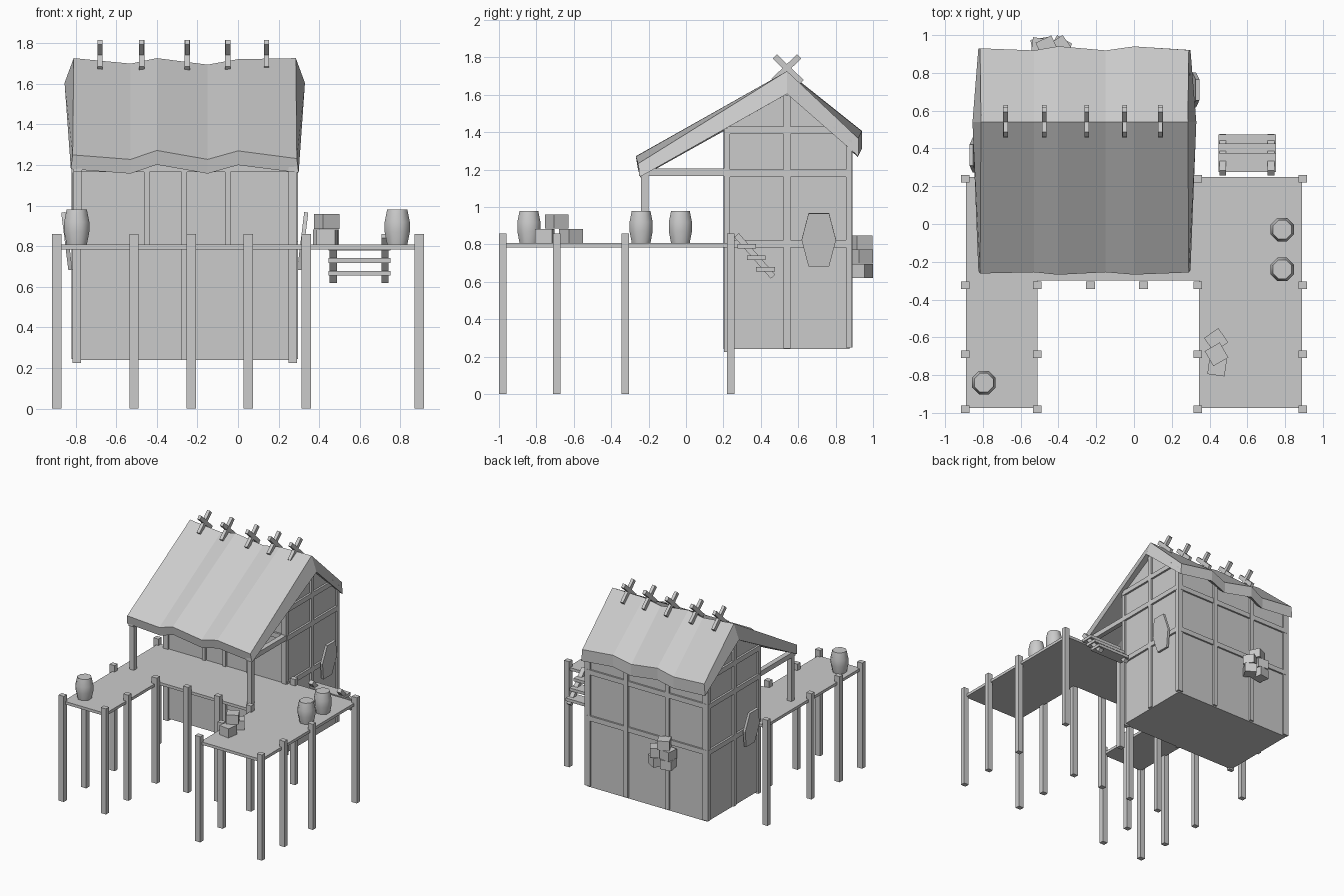
import bpy, bmesh, math
from mathutils import Vector, Matrix

if "Cube" in bpy.data.objects:
    bpy.data.objects.remove(bpy.data.objects["Cube"])


def mesh_object(name, verts, faces, smooth=False):
    me = bpy.data.meshes.new(name)
    me.from_pydata(verts, [], faces)
    bm = bmesh.new()
    bm.from_mesh(me)
    bmesh.ops.recalc_face_normals(bm, faces=bm.faces)
    for f in bm.faces:
        f.smooth = smooth
    bm.to_mesh(me)
    bm.free()
    ob = bpy.data.objects.new(name, me)
    bpy.context.collection.objects.link(ob)
    return ob


def box(name, x, y, z, rot=None, smooth=False):
    """Box from (min, max) ranges, optionally turned about its centre."""
    c = Vector((sum(x) / 2, sum(y) / 2, sum(z) / 2))
    m = rot or Matrix.Identity(3)
    vs = [c + m @ (Vector((i, j, k)) - c) for i in x for j in y for k in z]
    fs = [(0, 1, 3, 2), (4, 6, 7, 5), (0, 4, 5, 1), (2, 3, 7, 6), (0, 2, 6, 4), (1, 5, 7, 3)]
    return mesh_object(name, vs, fs, smooth)


def plank(name, x, w, a, b, t):
    """Board of thickness t running between two (y, z) points."""
    d = Vector((b[0] - a[0], b[1] - a[1]))
    cy, cz = (a[0] + b[0]) / 2, (a[1] + b[1]) / 2
    h = d.length / 2
    return box(name, (x - w / 2, x + w / 2), (cy - h, cy + h), (cz - t / 2, cz + t / 2),
               Matrix.Rotation(math.atan2(d.y, d.x), 3, 'X'))


def prism(name, outline, thickness_axis, lo, hi):
    """Extrude a closed 2D outline along x (outline in y, z) or z (outline in x, y)."""
    n = len(outline)
    put = (lambda p, t: (t, *p)) if thickness_axis == 'x' else (lambda p, t: (*p, t))
    vs = [put(p, t) for t in (lo, hi) for p in outline]
    fs = [tuple(range(n)), tuple(range(2 * n - 1, n - 1, -1))]
    fs += [(i, (i + 1) % n, n + (i + 1) % n, n + i) for i in range(n)]
    return mesh_object(name, vs, fs)


# House body
X0, X1, Y0, Y1, YR = -0.805, 0.28, 0.215, 0.875, 0.54
prism('house_walls', [(Y0, 0.24), (Y1, 0.24), (Y1, 1.36), (YR, 1.61), (Y0, 1.43)], 'x', X0, X1)

# Corner posts
for x in (X0 + 0.01, X1 - 0.01):
    box('front_corner_post', (x - 0.022, x + 0.022), (0.203, 0.235), (0.225, 1.42))
    box('back_corner_post', (x - 0.025, x + 0.025), (0.855, 0.887), (0.25, 1.36))

# Gable timbers on both sides
for x in (X0, X1):
    xr = (x - 0.016, x + 0.016)
    box('gable_stud', xr, (YR - 0.018, YR + 0.018), (0.245, 1.6))
    for z, a, b in ((0.805, 0.21, 0.88), (1.18, 0.21, 0.88), (1.41, 0.22, 0.80)):
        box('gable_rail', xr, (a, b), (z - 0.02, z + 0.02))

# Back and front wall timbers
for x in (-0.45, -0.08):
    box('back_stud', (x - 0.018, x + 0.018), (0.86, 0.89), (0.25, 1.36))
for z in (0.805, 1.18):
    box('back_rail', (X0, X1), (0.86, 0.889), (z - 0.02, z + 0.02))
for x, z in ((-0.45, 0.8), (-0.05, 0.8), (-0.265, 0.24)):
    box('front_stud', (x - 0.014, x + 0.014), (0.2, 0.23), (z, 1.42))
box('front_rail', (X0, X1), (0.2, 0.23), (1.165, 1.205))

# Wavy thatched roof: one six-point section per station
stations = [  # x, ridge wave, eave wave
    (-0.81, 0.0, 0.0), (-0.53, -0.027, -0.022), (-0.4, 0.0, 0.022),
    (-0.15, -0.032, -0.022), (-0.0, -0.005, 0.02), (0.285, 0.0, -0.018)]
verts, faces = [], []
last = len(stations) - 1
for i, (x, r, e) in enumerate(stations):
    s = -1 if i == 0 else (1 if i == last else 0)
    verts += [(x + s * 0.005, -0.262 - e * 0.3, 1.25 + e), (x, YR, 1.727 + r),
              (x + s * 0.005, 0.93 + e * 0.5, 1.385 + e), (x + s * 0.014, 0.93 + e * 0.5, 1.29 + e),
              (x + s * 0.045, YR, 1.605 + r * 0.3), (x + s * 0.014, -0.25 - e * 0.3, 1.18 + e)]
for i in range(last):
    a = i * 6
    faces += [(a + j, a + (j + 1) % 6, a + 6 + (j + 1) % 6, a + 6 + j) for j in range(6)]
for a in (0, last * 6):
    faces += [(a, a + 1, a + 4, a + 5), (a + 1, a + 2, a + 3, a + 4)]
mesh_object('roof', verts, faces)

# Crossed boards on the ridge
for x in (-0.68, -0.475, -0.25, -0.05, 0.14):
    plank('ridge_cross_front', x, 0.026, (0.605, 1.805), (0.468, 1.675), 0.032)
    plank('ridge_cross_back', x, 0.024, (0.475, 1.805), (0.618, 1.668), 0.032)

# Porch posts and beams
for x in (-0.79, 0.27):
    box('porch_post', (x - 0.02, x + 0.02), (-0.24, -0.2), (0.8, 1.2))
    box('porch_beam', (x - 0.02, x + 0.02), (-0.25, 0.22), (1.165, 1.205))

# U-shaped deck
prism('deck', [(-0.89, -0.975), (-0.51, -0.975), (-0.51, -0.3), (0.345, -0.3), (0.345, -0.975),
               (0.89, -0.975), (0.89, 0.25), (-0.89, 0.25)], 'z', 0.785, 0.808)

# Deck piles
piles = [(x, y) for x in (-0.893, 0.337, 0.893) for y in (-0.98, -0.69, -0.325, 0.24)]
piles += [(-0.513, y) for y in (-0.98, -0.69, -0.325)] + [(-0.23, -0.325), (0.05, -0.325)]
for x, y in piles:
    box('deck_pile', (x - 0.023, x + 0.023), (y - 0.02, y + 0.02), (0, 0.86))

# Stairs off the right arm
for x in (0.47, 0.725):
    plank('stair_stringer', x, 0.036, (0.27, 0.85), (0.465, 0.628), 0.032)
for y, z in ((0.325, 0.79), (0.375, 0.73), (0.425, 0.667)):
    box('stair_tread', (0.447, 0.752), (y - 0.05, y + 0.05), (z - 0.012, z + 0.012))

# Octagonal barrels
for x, y in ((-0.795, -0.84), (0.785, -0.03), (0.785, -0.24)):
    rings = [(0.054, 0.808), (0.067, 0.87), (0.067, 0.92), (0.054, 0.98)]
    vs = [(x + r * math.cos((k + 0.5) * math.pi / 4), y + r * math.sin((k + 0.5) * math.pi / 4), z)
          for r, z in rings for k in range(8)]
    fs = [(j * 8 + k, j * 8 + (k + 1) % 8, j * 8 + 8 + (k + 1) % 8, j * 8 + 8 + k)
          for j in range(3) for k in range(8)]
    fs += [tuple(range(8)), tuple(range(24, 32))]
    ob = mesh_object('barrel', vs, fs, True)
    bpy.context.view_layer.objects.active = ob
    ob.select_set(True)
    bpy.ops.object.shade_smooth_by_angle(angle=math.radians(50))
    ob.select_set(False)

# Small crates: pile on the deck, stack on the back wall
crates = [(0.435, -0.615, 0.808, 35), (0.44, -0.755, 0.808, -8), (0.437, -0.69, 0.885, 30),
          (-0.495, 0.937, 0.62, 10), (-0.39, 0.937, 0.62, -30),
          (-0.495, 0.937, 0.697, -8), (-0.39, 0.937, 0.697, 35), (-0.46, 0.937, 0.772, 25)]
for x, y, z, a in crates:
    box('crate', (x - 0.046, x + 0.046), (y - 0.046, y + 0.046), (z, z + 0.075),
        Matrix.Rotation(math.radians(a), 3, 'Z'))

# Six-sided shields leaning on the side walls
for s, wall, y in ((1, 0.297, 0.71), (-1, -0.822, 0.365)):
    half = [(-0.092, 0), (-0.055, 0.143), (0.055, 0.143), (0.092, 0), (0.055, -0.143), (-0.055, -0.143)]
    ob = prism('shield', half, 'x', -0.01, 0.01)
    ob.location = (wall + s * 0.022, y, 0.825)
    ob.rotation_euler = (0, s * math.radians(7), 0)
